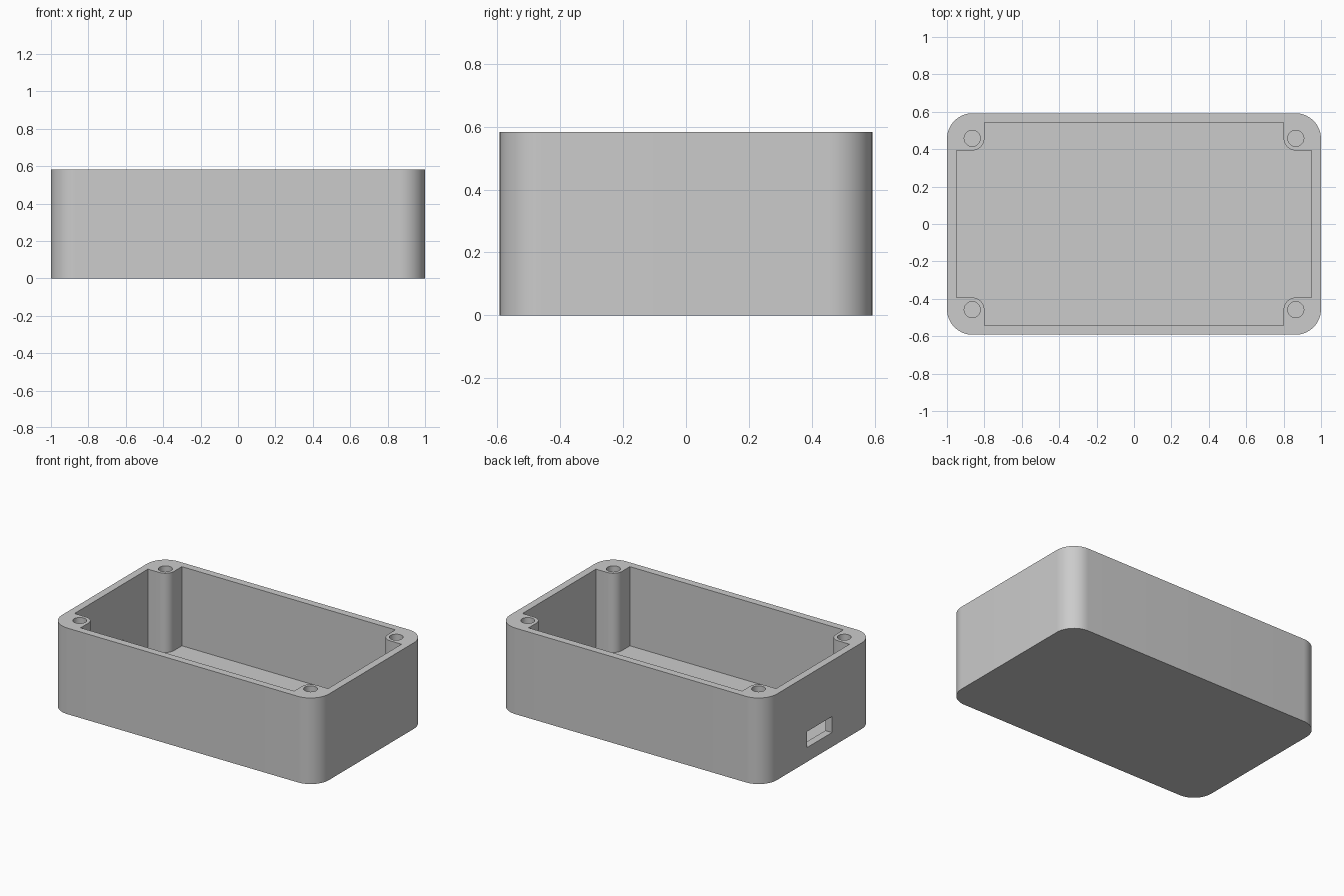
import bpy, bmesh, math

if "Cube" in bpy.data.objects:
    bpy.data.objects.remove(bpy.data.objects["Cube"])

HX, HY, H = 1.0, 0.592, 0.583      # outer half sizes and height
WALL, FLOOR = 0.05, 0.047
R = 0.137                          # outer corner radius
PX, PY, PR = 0.865, 0.458, 0.065   # screw post centre and radius
HOLE_R = 0.043

grey = bpy.data.materials.new("plain grey")
grey.diffuse_color = (0.6, 0.6, 0.6, 1)
grey.use_nodes = True
grey.node_tree.nodes["Principled BSDF"].inputs["Base Color"].default_value = grey.diffuse_color


def arc(cx, cy, r, a0, a1, n=16):
    return [(cx + r * math.cos(math.radians(a0 + (a1 - a0) * i / n)),
             cy + r * math.sin(math.radians(a0 + (a1 - a0) * i / n))) for i in range(n + 1)]


def four_way(quarter):
    """Mirror a first-quadrant outline (running from +x to +y) into a closed loop."""
    back = quarter[::-1]
    return (quarter + [(-x, y) for x, y in back]
            + [(-x, -y) for x, y in quarter] + [(x, -y) for x, y in back])


def prism(name, outline, z0, z1):
    bm = bmesh.new()
    face = bm.faces.new([bm.verts.new((x, y, z0)) for x, y in outline])
    top = bmesh.ops.extrude_face_region(bm, geom=[face])
    verts = [v for v in top["geom"] if isinstance(v, bmesh.types.BMVert)]
    bmesh.ops.translate(bm, verts=verts, vec=(0, 0, z1 - z0))
    bmesh.ops.recalc_face_normals(bm, faces=bm.faces)
    mesh = bpy.data.meshes.new(name)
    bm.to_mesh(mesh)
    bm.free()
    mesh.materials.append(grey)
    ob = bpy.data.objects.new(name, mesh)
    bpy.context.collection.objects.link(ob)
    return ob


# Rounded outer block
case = prism("enclosure_case", four_way(arc(HX - R, HY - R, R, 0, 90)), 0, H)

# Cavity outline leaves a rounded screw post in every corner
post = [(HX - WALL, PY - PR)] + arc(PX, PY, PR, 270, 180) + [(PX - PR, HY - WALL)]
cutters = [prism("cavity_cutter", four_way(post), FLOOR, H + 0.1)]

# Blind screw holes in the posts
for sx in (-1, 1):
    for sy in (-1, 1):
        circle = arc(sx * PX, sy * PY, HOLE_R, 0, 360, 32)[:-1]
        cutters.append(prism("screw_hole_cutter", circle, FLOOR, H + 0.1))

# Cable port through the left wall
port = [(-1.1, -0.134), (-0.9, -0.134), (-0.9, 0.134), (-1.1, 0.134)]
cutters.append(prism("port_cutter", port, 0.097, 0.205))

bpy.context.view_layer.objects.active = case
case.select_set(True)
for cutter in cutters:
    cutter.hide_render = True
    mod = case.modifiers.new("cut", "BOOLEAN")
    mod.operation, mod.solver, mod.object = "DIFFERENCE", "EXACT", cutter
    bpy.ops.object.modifier_apply(modifier=mod.name)
    bpy.data.objects.remove(cutter)

bpy.ops.object.shade_smooth_by_angle(angle=math.radians(30))
